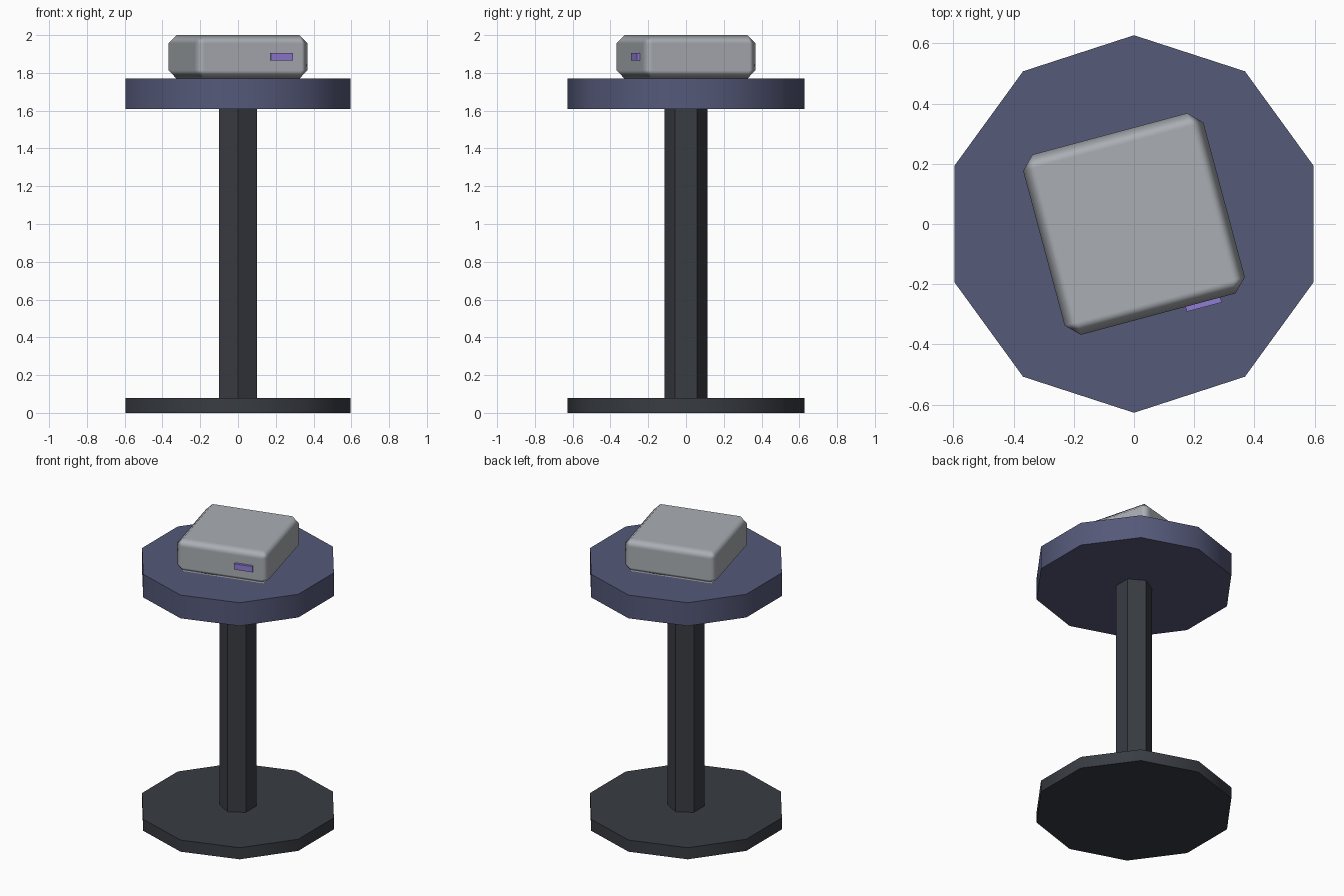
import bpy
from math import radians, sin, cos

if "Cube" in bpy.data.objects:
    bpy.data.objects.remove(bpy.data.objects["Cube"])

TURN = radians(15)  # the box is turned on the table


def paint(obj, name, rgb):
    mat = bpy.data.materials.get(name) or bpy.data.materials.new(name)
    mat.diffuse_color = (*rgb, 1)
    mat.use_nodes = True
    mat.node_tree.nodes["Principled BSDF"].inputs["Base Color"].default_value = mat.diffuse_color
    obj.data.materials.append(mat)


def prism(name, sides, radius, z0, z1):
    bpy.ops.mesh.primitive_cylinder_add(vertices=sides, radius=radius, depth=z1 - z0,
                                        location=(0, 0, (z0 + z1) / 2))
    obj = bpy.context.object
    obj.name = name
    bpy.ops.object.shade_smooth_by_angle(angle=radians(40))
    return obj


def turned_box(name, u, v, z, size):
    # u, v are measured along the turned box's own axes
    bpy.ops.mesh.primitive_cube_add(size=1, rotation=(0, 0, TURN), location=(
        u * cos(TURN) - v * sin(TURN), u * sin(TURN) + v * cos(TURN), z))
    obj = bpy.context.object
    obj.name = name
    obj.scale = size
    bpy.ops.object.transform_apply(location=False, rotation=False, scale=True)
    return obj


# Ten-sided foot, six-sided pole, ten-sided table top
paint(prism("base_plate", 10, 0.627, 0, 0.08), "dark_metal", (0.04, 0.045, 0.055))
paint(prism("pole", 6, 0.115, 0.08, 1.61), "dark_metal", (0.04, 0.045, 0.055))
paint(prism("table_top", 10, 0.627, 1.61, 1.77), "slate_blue", (0.09, 0.1, 0.19))

# Chamfered device resting on the table
device = turned_box("device_body", 0, 0, 1.885, (0.62, 0.62, 0.23))
paint(device, "light_grey", (0.4, 0.42, 0.45))
bevel = device.modifiers.new("chamfer", "BEVEL")
bevel.width = 0.044
bevel.segments = 1
bevel.harden_normals = True
bpy.ops.object.shade_smooth()

# Small indicator light on the front face
light = turned_box("indicator_light", 0.154, -0.314, 1.885, (0.12, 0.026, 0.04))
paint(light, "violet", (0.28, 0.2, 0.65))
